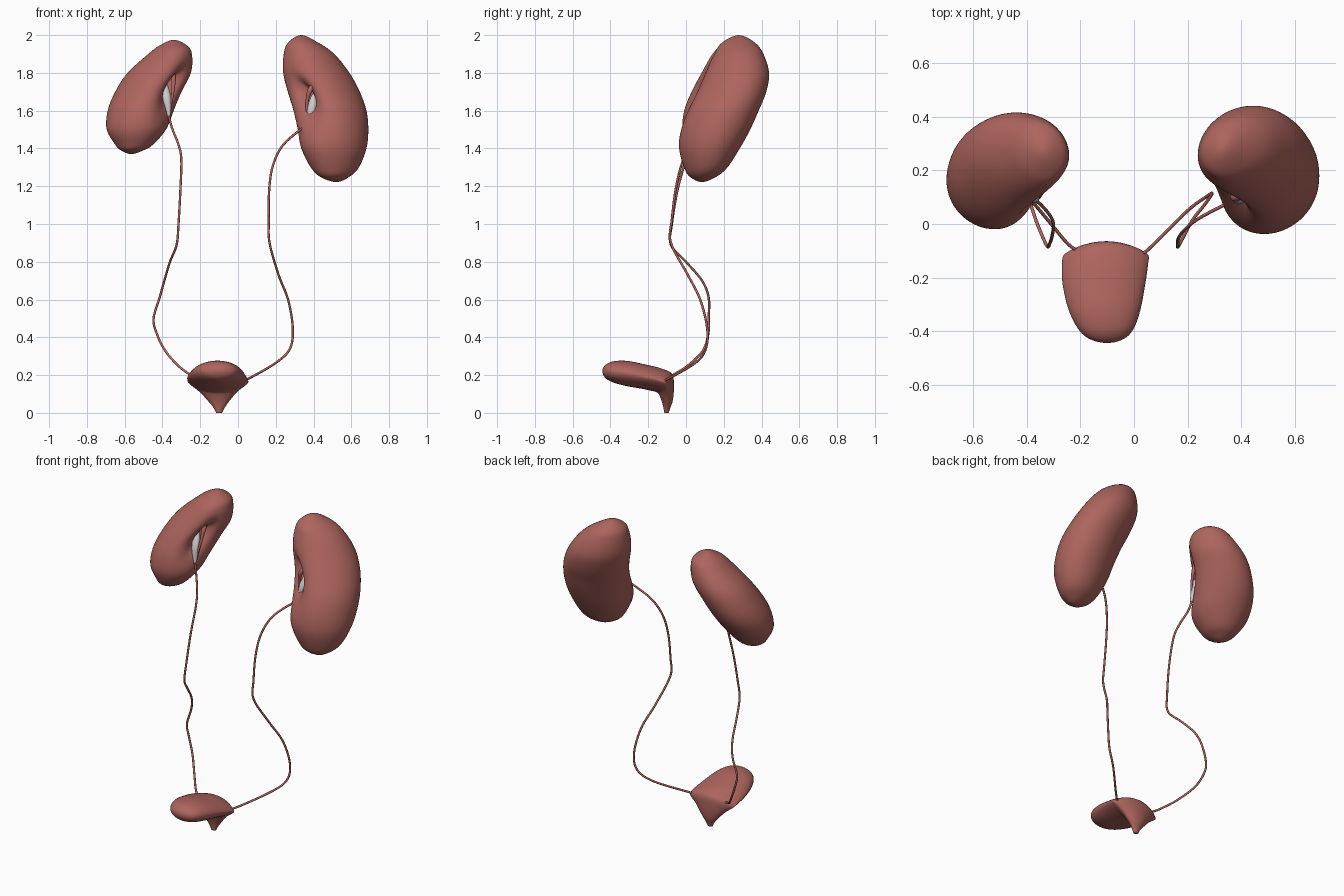
import bpy, bmesh, math
from mathutils import Vector

tissue = bpy.data.materials.new("tissue")
tissue.diffuse_color = (0.42, 0.13, 0.11, 1)


def spline(rows, steps, first=None, last=None):
    """Catmull-Rom through rows of numbers, with optional phantom end rows."""
    p = [first or rows[0]] + list(rows) + [last or rows[-1]]
    out = []
    for i in range(1, len(p) - 2):
        for k in range(steps):
            t = k / steps
            out.append([0.5 * (2 * b + (c - a) * t + (2 * a - 5 * b + 4 * c - d) * t * t
                               + (3 * b - a - 3 * c + d) * t ** 3)
                        for a, b, c, d in zip(*p[i - 1:i + 3])])
    return out + [list(rows[-1])]


def loft(name, rings, mat=tissue):
    bm = bmesh.new()
    vs = [[bm.verts.new(q) for q in ring] for ring in rings]
    n = len(vs[0])
    for a, b in zip(vs, vs[1:]):
        for i in range(n):
            j = (i + 1) % n
            bm.faces.new((a[i], a[j], b[j], b[i]))
    bm.faces.new(vs[0][::-1])
    bm.faces.new(vs[-1])
    bmesh.ops.remove_doubles(bm, verts=bm.verts, dist=1e-5)
    bmesh.ops.recalc_face_normals(bm, faces=bm.faces)
    me = bpy.data.meshes.new(name)
    bm.to_mesh(me)
    bm.free()
    for f in me.polygons:
        f.use_smooth = True
    if mat:
        me.materials.append(mat)
    ob = bpy.data.objects.new(name, me)
    bpy.context.collection.objects.link(ob)
    return ob


def tube(name, pts, radii, mat=tissue, sides=10):
    rows = spline([(*p, r) for p, r in zip(pts, radii)], 6)
    c = [Vector(r[:3]) for r in rows]
    rings = []
    for i, r in enumerate(rows):
        d = (c[min(i + 1, len(c) - 1)] - c[max(i - 1, 0)]).normalized()
        u = d.cross(Vector((0.3, 1, 0.1))).normalized()
        v = d.cross(u)
        rings.append([c[i] + r[3] * (u * math.cos(a) + v * math.sin(a))
                      for a in (2 * math.pi * k / sides for k in range(sides))])
    return loft(name, rings, mat)


def kidney(name, table, skew, hilum, zh):
    """table rows: z, x min, x max, y min, y max of each level."""
    rows = [(z, (a + b) / 2, (c + d) / 2, (b - a) / 2, (d - c) / 2) for z, a, b, c, d in table]
    flip = lambda r: (*r[:3], -r[3], -r[4])
    rings, n = [], 64
    for z, cx, cy, rx, ry in spline(rows, 6, flip(rows[1]), flip(rows[-2])):
        ring = []
        for k in range(n):
            t = 2 * math.pi * k / n
            da = math.remainder(t - hilum, 2 * math.pi)
            # wide hilum notch and a deeper sinus above it
            s = 1 - 0.33 * math.exp(-(da / 0.55) ** 2 - ((z - zh) / 0.13) ** 2)
            s -= 0.3 * math.exp(-(da / 0.26) ** 2 - ((z - zh - 0.035) / 0.06) ** 2)
            ring.append((cx + s * rx * math.cos(t), cy + s * ry * math.sin(t + skew), z))
        rings.append(ring)
    return loft(name, rings)


# Kidneys
kidney("kidney_right", [
    (2.0, .335, .335, .28, .28), (1.96, .265, .425, .19, .365), (1.9, .242, .51, .15, .41),
    (1.8, .238, .59, .10, .44), (1.7, .26, .645, .05, .425), (1.6, .29, .68, 0, .385),
    (1.5, .315, .69, -.03, .34), (1.4, .335, .68, -.037, .285), (1.3, .385, .64, -.01, .22),
    (1.25, .435, .59, .02, .16), (1.222, .52, .52, .085, .085)],
    0.14, math.atan2(-.75, -.66), 1.65)
kidney("kidney_left", [
    (1.975, -.34, -.34, .27, .27), (1.945, -.415, -.27, .19, .35), (1.9, -.475, -.243, .14, .39),
    (1.8, -.585, -.243, .08, .415), (1.7, -.65, -.29, .025, .40), (1.6, -.69, -.335, -.012, .36),
    (1.5, -.695, -.38, -.018, .29), (1.42, -.65, -.45, .015, .22), (1.39, -.62, -.50, .045, .175),
    (1.37, -.565, -.565, .11, .11)],
    -0.1, math.atan2(-.6, .8), 1.71)

# Pale funnels in each hilum, where the ureters start
tube("renal_pelvis_right", [(.43, .16, 1.72), (.405, .12, 1.66), (.39, .1, 1.6), (.375, .09, 1.53)],
     [.012, .024, .026, .008], None)
tube("renal_pelvis_left", [(-.40, .16, 1.76), (-.385, .13, 1.71), (-.375, .105, 1.65), (-.365, .085, 1.57)],
     [.012, .022, .024, .008], None)

# Branch tubes inside each hilum
for side, path in (
    ("right", [(.42, .15, 1.73), (.385, .1, 1.715), (.365, .1, 1.64), (.37, .09, 1.54)]),
    ("left", [(-.38, .2, 1.8), (-.345, .15, 1.785), (-.345, .115, 1.7), (-.365, .085, 1.58)])):
    tube(f"calyx_tube_{side}", path, [.016, .015, .008, .006])

# Ureters
right = [(.385, .09, 1.555), (.355, .08, 1.52), (.24, .02, 1.42), (.185, -.025, 1.31),
         (.165, -.055, 1.18), (.163, -.075, 1.02), (.167, -.08, .9), (.215, .01, .73),
         (.265, .075, .6), (.29, .112, .45), (.275, .105, .34), (.2, .05, .265),
         (.053, -.095, .18), (.02, -.11, .175)]
left = [(-.37, .088, 1.59), (-.35, .075, 1.51), (-.315, .035, 1.42), (-.30, 0, 1.34),
        (-.305, -.045, 1.18), (-.315, -.075, 1.0), (-.325, -.08, .89), (-.36, 0, .8),
        (-.39, .085, .7), (-.415, .12, .61), (-.447, .12, .5), (-.43, .118, .42),
        (-.386, .09, .33), (-.317, .01, .25), (-.25, -.07, .2), (-.21, -.1, .18)]
tube("ureter_right", right, [.0063] * len(right))
tube("ureter_left", left, [.0063] * len(left))

# Bladder: rings given by top (y, z), bottom (y, z), half width, centre x, corner sharpness
sections = [
    (-.443, .225, -.443, .225, 0, -.1, 0), (-.425, .255, -.43, .188, .065, -.102, 0),
    (-.385, .273, -.39, .163, .105, -.105, 0), (-.31, .275, -.32, .143, .135, -.11, .1),
    (-.21, .255, -.235, .128, .154, -.112, .25), (-.13, .235, -.175, .115, .16, -.108, .45),
    (-.073, .205, -.153, .108, .155, -.104, .6), (-.064, .135, -.143, .097, .104, -.104, .2),
    (-.07, .065, -.128, .06, .056, -.102, 0), (-.084, .025, -.119, .025, .028, -.1, 0),
    (-.092, 0, -.115, 0, .016, -.1, 0)]
f = sections[1]
phantom = (f[2], f[3], f[0], f[1], -f[4], f[5], 0)
rings = []
for yt, zt, yb, zb, w, cx, p in spline(sections, 5, phantom):
    ring = []
    for k in range(40):
        a = 2 * math.pi * k / 40
        h = math.sin(a) * 0.5 * abs(math.sin(a)) ** max(p, 0)
        ring.append((cx + w * math.cos(a), (yt + yb) / 2 + h * (yt - yb), (zt + zb) / 2 + h * (zt - zb)))
    rings.append(ring)
loft("bladder", rings)
